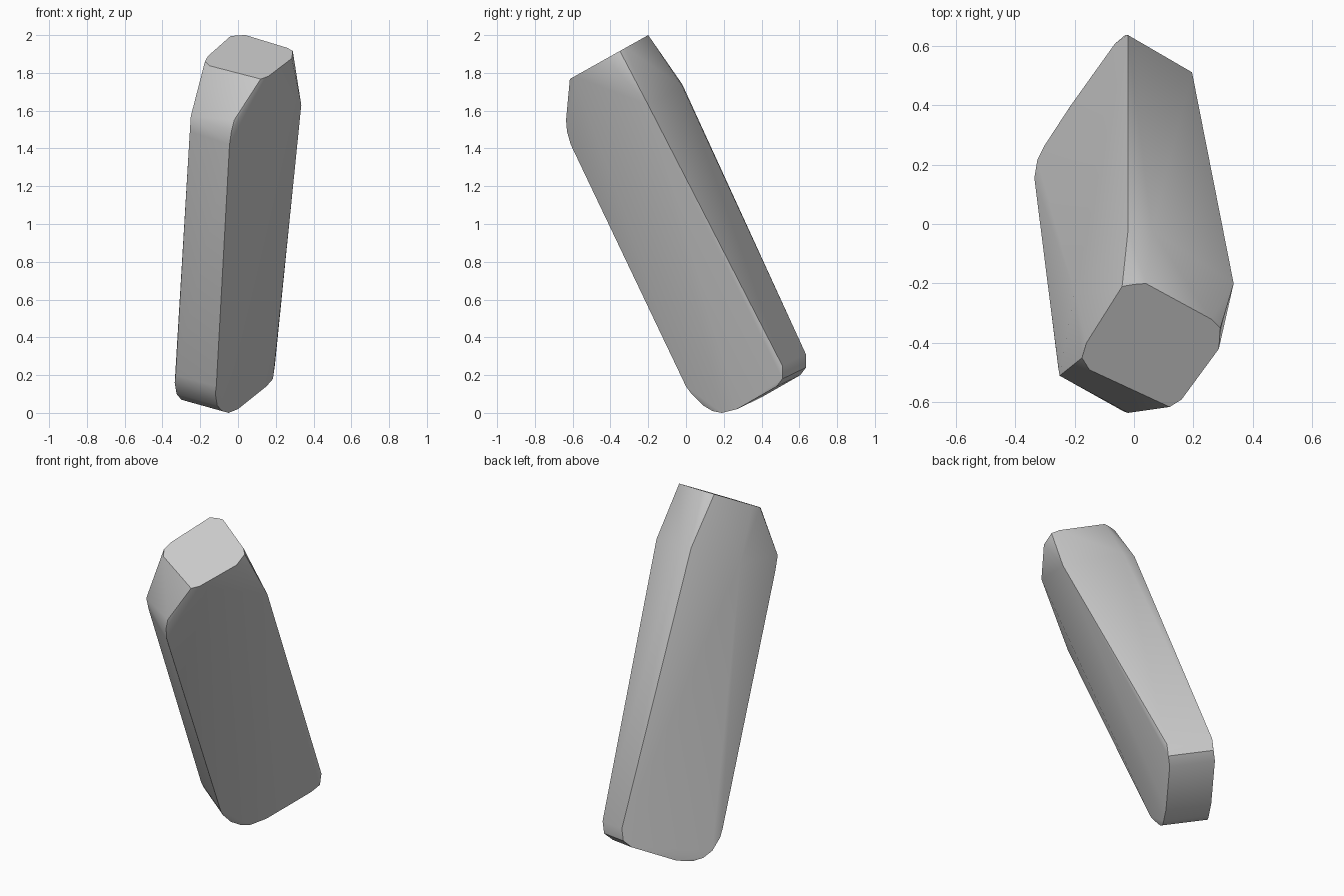
import bpy
import bmesh
import math
from mathutils import Vector

# Remove the default object
default_object = bpy.data.objects.get("Cube")
if default_object is not None:
    bpy.data.objects.remove(default_object, do_unlink=True)


def make_material(name, color):
    """Create a plain flat material."""
    material = bpy.data.materials.new(name)
    material.use_nodes = True
    material.diffuse_color = color
    shader = material.node_tree.nodes["Principled BSDF"]
    shader.inputs["Base Color"].default_value = color
    return material


def add_points(mesh, points, offset=Vector()):
    """Add a profile to the mesh, optionally shifted by an offset."""
    for point in points:
        mesh.verts.new(Vector(point) + offset)


def build_hull(name, mesh, material):
    """Wrap the profiles in a convex skin and make an object of it."""
    result = bmesh.ops.convex_hull(mesh, input=mesh.verts[:])
    unused = set(result["geom_interior"]) | set(result["geom_unused"])
    inner_verts = [item for item in unused if isinstance(item, bmesh.types.BMVert)]
    bmesh.ops.delete(mesh, geom=inner_verts, context="VERTS")
    bmesh.ops.dissolve_limit(mesh, angle_limit=math.radians(1),
                             verts=mesh.verts[:], edges=mesh.edges[:])
    bmesh.ops.recalc_face_normals(mesh, faces=mesh.faces[:])
    data = bpy.data.meshes.new(name)
    mesh.to_mesh(data)
    mesh.free()
    data.materials.append(material)
    obj = bpy.data.objects.new(name, data)
    bpy.context.collection.objects.link(obj)
    return obj


# Rounded foot profile, swept straight across the block's thickness
foot_profile = [
    (-.115, 0, .14), (-.12, .03, .1), (-.11, .09, .04), (-.085, .14, .01),
    (-.05, .19, 0), (0, .27, .02), (.15, .48, .14), (.185, .51, .18),
    (.195, .51, .25),
]
thickness = Vector((-.215, .125, .06))

# Shoulder where the long sides turn toward the top
front_shoulder = [(-.045, -.61, 1.42), (-.035, -.63, 1.49), (-.02, -.635, 1.55)]
side_shoulder = [(-.255, -.48, 1.49), (-.25, -.51, 1.57), (-.2, -.23, 1.62)]
back_shoulder = [(-.02, -.02, 1.74), (.06, -.02, 1.73),
                 (.3, -.16, 1.6), (.335, -.2, 1.63)]

# Rounded outline of the sloping top face, lifted onto its plane by a rule
top_outline = [
    (-.04, -.21), (0, -.203), (.04, -.2), (.26, -.32), (.29, -.35),
    (.285, -.42), (.16, -.59), (.12, -.615), (-.15, -.49), (-.175, -.45),
    (-.16, -.4),
]
top_slope = .56
top_face = [(x, y, 2 + top_slope * (y + .2)) for x, y in top_outline]

# Leaning block
block_mesh = bmesh.new()
add_points(block_mesh, foot_profile)
add_points(block_mesh, foot_profile, thickness)
for profile in (front_shoulder, side_shoulder, back_shoulder, top_face):
    add_points(block_mesh, profile)
stone_grey = make_material("stone_grey", (.6, .6, .6, 1))
block = build_hull("leaning_block", block_mesh, stone_grey)

# Smooth the soft bends and keep the hard edges
bpy.ops.object.select_all(action="DESELECT")
block.select_set(True)
bpy.context.view_layer.objects.active = block
bpy.ops.object.shade_smooth_by_angle(angle=math.radians(30))
